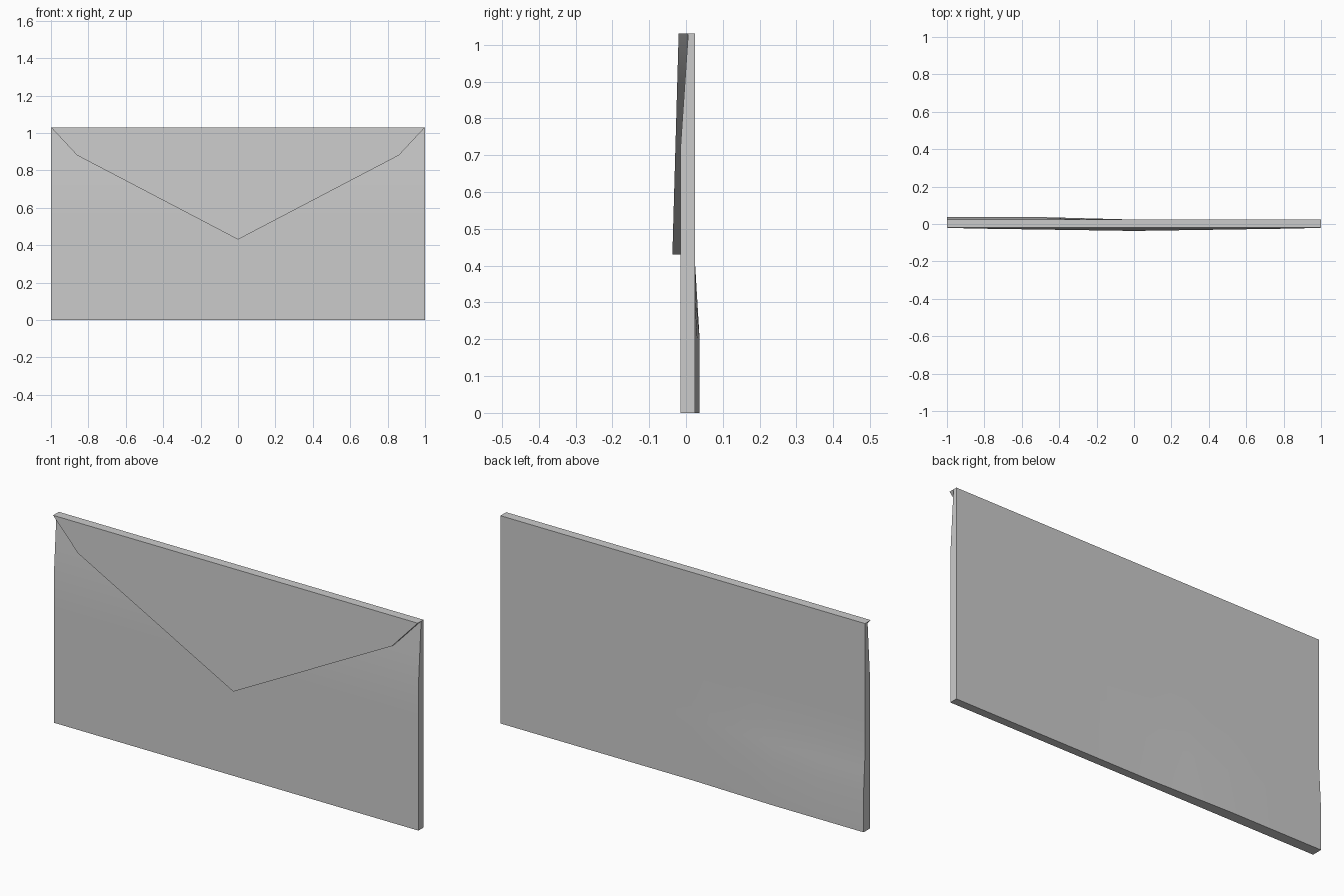
import bpy, bmesh

if "Cube" in bpy.data.objects:
    bpy.data.objects.remove(bpy.data.objects["Cube"])

H = 1.03


def clamp(t):
    return max(0.0, min(1.0, t))


def front_y(x, z):
    # pocket front leans back near the top, under the flap
    return -0.015 + 0.021 * clamp((z - 0.72) / (H - 0.72))


def back_y(x, z):
    # back panel swells slightly at its lower -x corner
    return 0.025 + 0.012 * clamp((-0.05 - x) / 0.45) * clamp((0.4 - z) / 0.2)


def flap_y(x, z):
    return -0.02 - 0.017 * (H - z) / 0.6


def slab(name, rows, front, back):
    """Closed sheet from rows of (z, [x...]), front and back given by functions."""
    bm = bmesh.new()
    sides = [[[bm.verts.new((x, f(x, z), z)) for x in xs] for z, xs in rows]
             for f in (front, back)]
    for g in sides:
        for a, b in zip(g, g[1:]):
            for i in range(len(a) - 1):
                bm.faces.new((a[i], a[i + 1], b[i + 1], b[i]))
    # join the rims of the two sheets
    rims = []
    for g in sides:
        rims.append(g[0] + [r[-1] for r in g[1:-1]] + g[-1][::-1]
                    + [r[0] for r in g[-2:0:-1]])
    n = len(rims[0])
    for i in range(n):
        j = (i + 1) % n
        bm.faces.new((rims[0][i], rims[0][j], rims[1][j], rims[1][i]))
    bmesh.ops.remove_doubles(bm, verts=bm.verts, dist=1e-5)
    bmesh.ops.recalc_face_normals(bm, faces=bm.faces)
    me = bpy.data.meshes.new(name)
    bm.to_mesh(me)
    bm.free()
    ob = bpy.data.objects.new(name, me)
    bpy.context.collection.objects.link(ob)
    bpy.ops.object.select_all(action='DESELECT')
    ob.select_set(True)
    bpy.context.view_layer.objects.active = ob
    bpy.ops.object.shade_smooth_by_angle(angle=0.5)
    return ob


# envelope body
xs = [-1, -0.75, -0.5, -0.275, -0.05, 0.25, 0.5, 0.75, 1]
slab("envelope_body", [(z, xs) for z in (0, 0.2, 0.3, 0.4, 0.56, 0.72, 0.88, H)],
     front_y, back_y)

# pointed closing flap
slab("flap", [(z, [-w, 0, w]) for z, w in
              ((0.43, 0), (0.72, 0.554), (0.88, 0.86), (H, 1))],
     flap_y, front_y)
